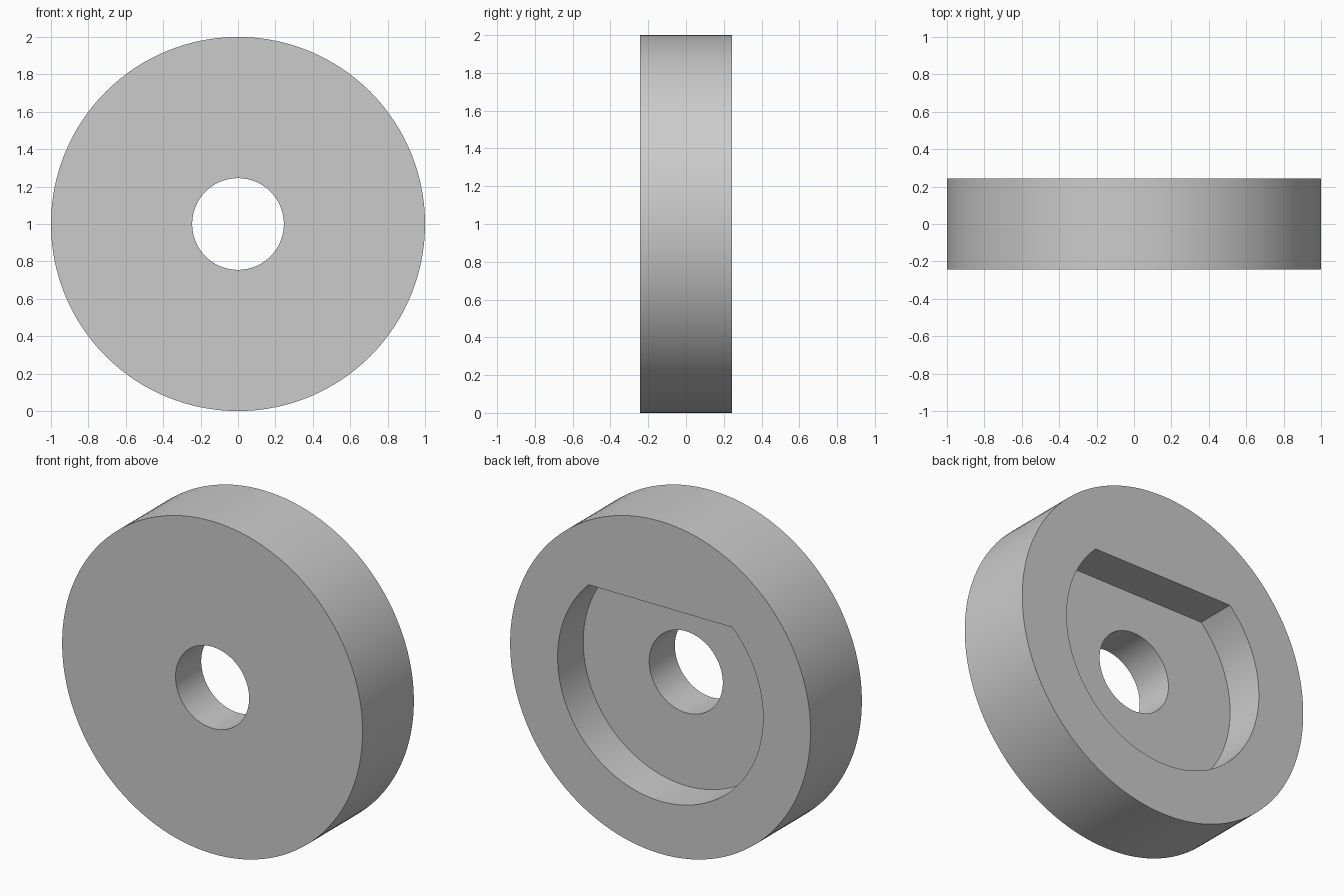
import bpy
import bmesh
from math import sin, cos, asin, pi, tau, radians

cube = bpy.data.objects.get("Cube")
if cube:
    bpy.data.objects.remove(cube, do_unlink=True)

OUTER, HOLE = 1.0, 0.245
HALF = 0.244                 # half of the thickness
POCKET, FLAT = 0.684, 0.49   # pocket radius and height of its flat edge
FLOOR = 0.0                  # pocket floor, halfway through
SEGMENTS = 128

# Shared angles, with the two pocket corners added
corner = asin(FLAT / POCKET)
angles = sorted([tau * i / SEGMENTS for i in range(SEGMENTS)] + [corner, pi - corner])


def circle(radius):
    return lambda a: radius


def pocket(a):
    """Circle cut off by a straight edge at the top."""
    return min(POCKET, FLAT / sin(a)) if sin(a) > 0 else POCKET


# Cross-section carried around the axis: (radius rule, depth)
section = [
    (circle(HOLE), -HALF),
    (circle(OUTER), -HALF),
    (circle(OUTER), HALF),
    (pocket, HALF),
    (pocket, FLOOR),
    (circle(HOLE), FLOOR),
]

bm = bmesh.new()
loops = [[bm.verts.new((r(a) * cos(a), y, 1 + r(a) * sin(a))) for a in angles]
         for r, y in section]
count = len(angles)
for k, loop in enumerate(loops):
    following = loops[(k + 1) % len(loops)]
    for i in range(count):
        j = (i + 1) % count
        bm.faces.new((loop[i], loop[j], following[j], following[i]))
bmesh.ops.recalc_face_normals(bm, faces=bm.faces)

mesh = bpy.data.meshes.new("washer_disc")
bm.to_mesh(mesh)
bm.free()
disc = bpy.data.objects.new("washer_disc", mesh)
bpy.context.collection.objects.link(disc)

# Plain grey
grey = bpy.data.materials.new("plain_grey")
grey.use_nodes = True
colour = (0.6, 0.6, 0.6, 1)
grey.diffuse_color = colour
grey.node_tree.nodes["Principled BSDF"].inputs["Base Color"].default_value = colour
mesh.materials.append(grey)

# Smooth walls with sharp rims
bpy.ops.object.select_all(action="DESELECT")
disc.select_set(True)
bpy.context.view_layer.objects.active = disc
bpy.ops.object.shade_smooth_by_angle(angle=radians(30))
